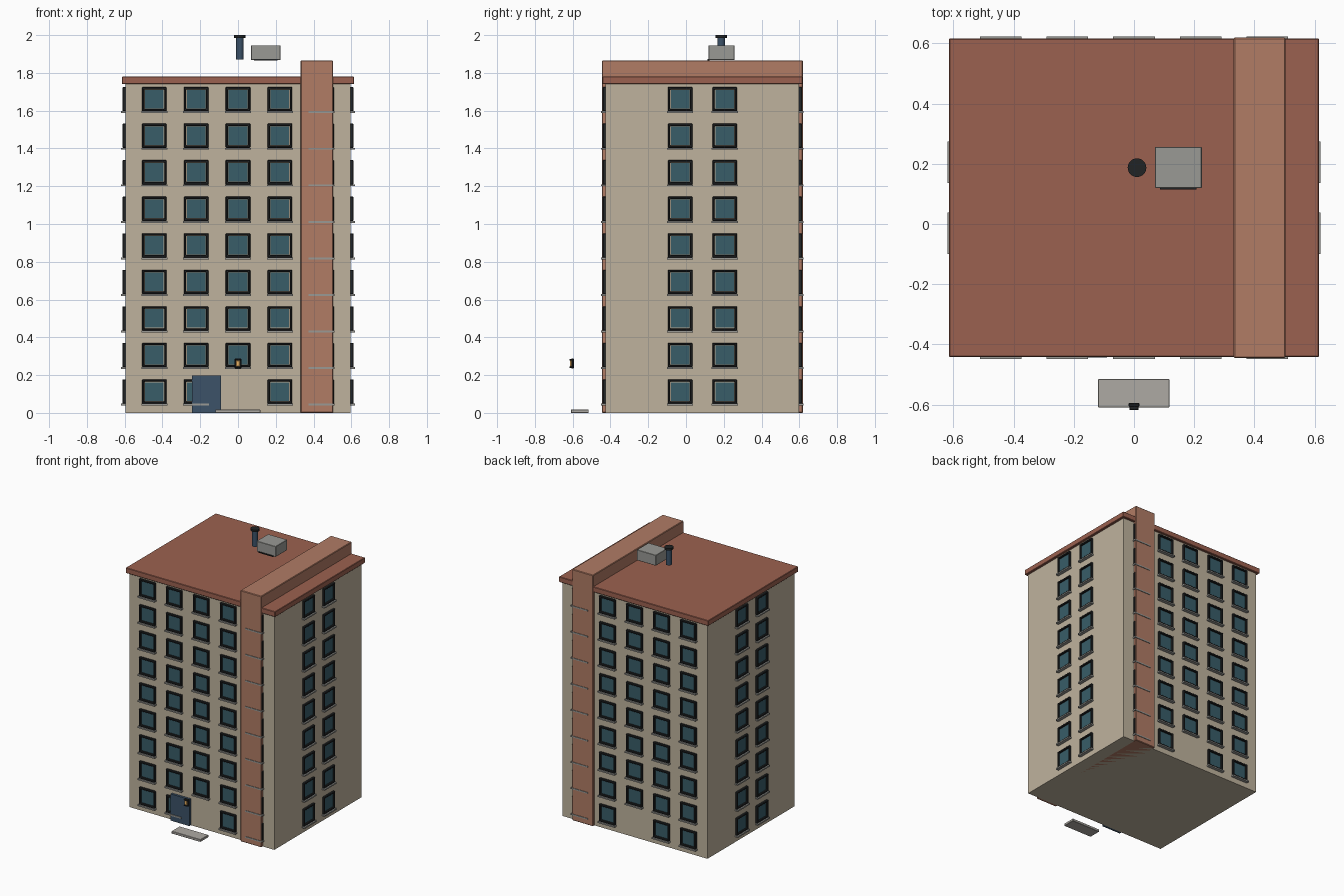
import bpy, bmesh, math
from mathutils import Matrix, Vector

if "Cube" in bpy.data.objects:
    bpy.data.objects.remove(bpy.data.objects["Cube"])

CY, HX, HY = 0.087, 0.596, 0.512      # centre in y, half width, half depth of the body
WIN_W, WIN_H = 0.13, 0.128


def material(name, color):
    m = bpy.data.materials.new(name)
    m.diffuse_color = (*color, 1)
    m.use_nodes = True
    m.node_tree.nodes["Principled BSDF"].inputs["Base Color"].default_value = m.diffuse_color
    return m


CREAM = material("cream wall", (0.52, 0.45, 0.34))
BRICK = material("roof red", (0.33, 0.12, 0.08))
TERRA = material("terracotta", (0.44, 0.20, 0.13))
DARK = material("dark frame", (0.015, 0.017, 0.018))
GLASS = material("teal glass", (0.04, 0.11, 0.14))
NAVY = material("blue metal", (0.045, 0.085, 0.14))
STONE = material("stone", (0.42, 0.40, 0.37))
METAL = material("grey metal", (0.32, 0.32, 0.30))
AMBER = material("amber glow", (0.85, 0.45, 0.12))


def add_box(bm, lo, hi, mat=Matrix.Identity(4)):
    lo, hi = Vector(lo), Vector(hi)
    m = mat @ Matrix.Translation((lo + hi) / 2) @ Matrix.Diagonal((*(hi - lo), 1))
    bmesh.ops.create_cube(bm, size=1, matrix=m)


def finish(bm, name, mat, bevel=0):
    bmesh.ops.recalc_face_normals(bm, faces=bm.faces)
    me = bpy.data.meshes.new(name)
    bm.to_mesh(me)
    bm.free()
    ob = bpy.data.objects.new(name, me)
    bpy.context.collection.objects.link(ob)
    me.materials.append(mat)
    if bevel:
        b = ob.modifiers.new("bevel", 'BEVEL')
        b.width, b.segments = bevel, 1
    return ob


def box(name, lo, hi, mat, bevel=0):
    bm = bmesh.new()
    add_box(bm, lo, hi)
    return finish(bm, name, mat, bevel)


def cylinder(name, x, y, z0, z1, r, mat, sides=24):
    bm = bmesh.new()
    bmesh.ops.create_cone(bm, cap_ends=True, segments=sides, radius1=r, radius2=r,
                          depth=z1 - z0, matrix=Matrix.Translation((x, y, (z0 + z1) / 2)))
    ob = finish(bm, name, mat)
    for p in ob.data.polygons:
        p.use_smooth = abs(p.normal.z) < 0.5
    ob.data.set_sharp_from_angle(angle=math.radians(40))


def add_ring(bm, u, z, d, mat):
    # rectangular picture frame standing out of the wall plane at -d
    def loop(w, h, y):
        return [bm.verts.new(mat @ Vector((u + sx * w / 2, y, z + sz * h / 2)))
                for sx, sz in ((-1, -1), (1, -1), (1, 1), (-1, 1))]
    back, front = -d + 0.004, -d - 0.016
    t = 0.024
    loops = [loop(WIN_W, WIN_H, back), loop(WIN_W, WIN_H, front),
             loop(WIN_W - t, WIN_H - t, front), loop(WIN_W - t, WIN_H - t, back)]
    for k in range(4):
        a, b = loops[k], loops[(k + 1) % 4]
        for i in range(4):
            j = (i + 1) % 4
            bm.faces.new((a[i], a[j], b[j], b[i]))


# Main block, roof slab and the vertical band that wraps over the roof
box("building_body", (-HX, CY - HY, 0), (HX, CY + HY, 1.745), CREAM)
box("roof_slab", (-0.614, CY - 0.529, 1.74), (0.614, CY + 0.529, 1.78), BRICK, 0.003)
box("stair_band", (0.331, CY - 0.532, 0), (0.503, CY + 0.532, 1.866), TERRA, 0.004)

# Windows on all four sides: frames, panes and sills
frames, panes, sills = bmesh.new(), bmesh.new(), bmesh.new()
long_cols = [-0.443, -0.222, 0, 0.222, 0.443]
side_cols = [-0.118, 0.118]
for turn, cols, d in ((0, long_cols, HY), (1, side_cols, HX),
                      (2, long_cols, HY), (3, side_cols, HX)):
    mat = Matrix.Translation((0, CY, 0)) @ Matrix.Rotation(turn * math.pi / 2, 4, 'Z')
    for floor in range(9):
        z = 0.113 + floor * 0.1935
        for u in cols:
            if floor == 0 and u == 0:      # ground floor centre stays blank
                continue
            add_ring(frames, u, z, d, mat)
            add_box(panes, (u - 0.049, -d - 0.006, z - 0.049),
                    (u + 0.049, -d + 0.004, z + 0.049), mat)
            add_box(sills, (u - 0.069, -d - 0.024, z - 0.074),
                    (u + 0.069, -d + 0.004, z - 0.064), mat)
finish(frames, "window_frames", DARK, 0.003)
finish(panes, "window_panes", GLASS)
finish(sills, "window_sills", METAL)

# Entrance: door leaf, detached step and lamp
box("entrance_door", (-0.243, -0.443, 0), (-0.09, -0.42, 0.198), NAVY)
box("entrance_step", (-0.12, -0.609, 0), (0.118, -0.515, 0.018), STONE, 0.002)
box("lamp_housing", (-0.018, -0.607, 0.235), (0.018, -0.594, 0.288), DARK, 0.003)
box("lamp_glass", (-0.011, -0.615, 0.246), (0.011, -0.604, 0.277), AMBER, 0.002)
box("lamp_cap", (-0.015, -0.618, 0.277), (0.015, -0.604, 0.286), DARK, 0.002)
box("lamp_base", (-0.015, -0.618, 0.238), (0.015, -0.604, 0.246), DARK, 0.002)

# Roof equipment
cylinder("vent_pipe", 0.01, 0.187, 1.87, 1.988, 0.02, NAVY)
cylinder("vent_cap", 0.01, 0.187, 1.986, 2.0, 0.031, DARK)
box("roof_unit", (0.069, 0.12, 1.868), (0.225, 0.256, 1.946), METAL, 0.002)
box("roof_unit_grille", (0.086, 0.115, 1.866), (0.208, 0.124, 1.874), DARK)
